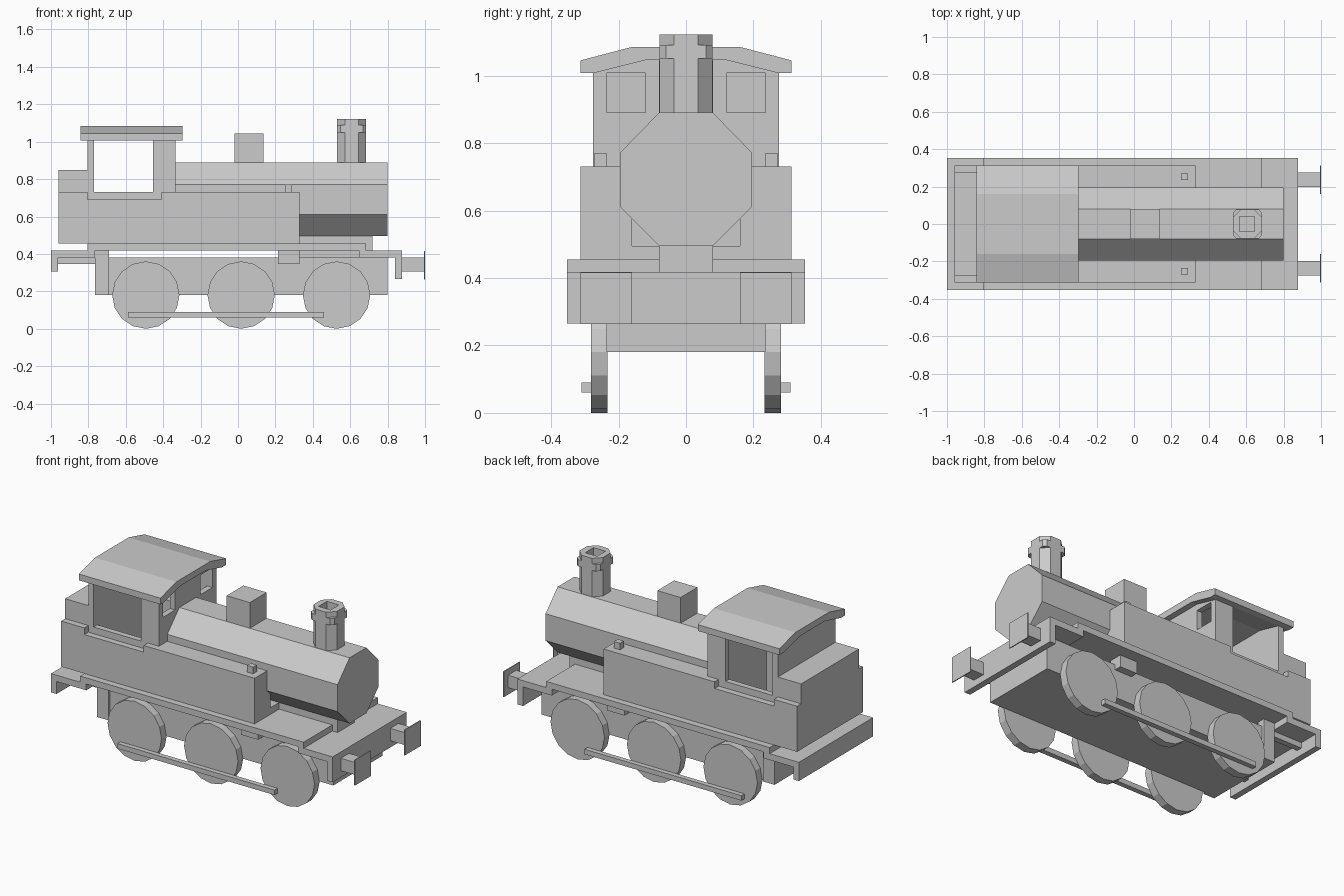
import bpy, bmesh, math

if "Cube" in bpy.data.objects:
    bpy.data.objects.remove(bpy.data.objects["Cube"])

grey = bpy.data.materials.new("plain grey")
grey.diffuse_color = (0.6, 0.6, 0.6, 1)
grey.use_nodes = True
grey.node_tree.nodes["Principled BSDF"].inputs["Base Color"].default_value = grey.diffuse_color


def prism(name, pts, axis, a, b):
    """Extrude a 2D profile along an axis: x takes (y,z), y takes (x,z), z takes (x,y)."""
    def at(p, t):
        return {"x": (t, p[0], p[1]), "y": (p[0], t, p[1]), "z": (p[0], p[1], t)}[axis]
    bm = bmesh.new()
    lo = [bm.verts.new(at(p, a)) for p in pts]
    hi = [bm.verts.new(at(p, b)) for p in pts]
    bm.faces.new(lo)
    bm.faces.new(hi)
    n = len(pts)
    for i in range(n):
        j = (i + 1) % n
        bm.faces.new((lo[i], lo[j], hi[j], hi[i]))
    bmesh.ops.recalc_face_normals(bm, faces=bm.faces)
    me = bpy.data.meshes.new(name)
    bm.to_mesh(me)
    bm.free()
    me.materials.append(grey)
    ob = bpy.data.objects.new(name, me)
    bpy.context.collection.objects.link(ob)
    return ob


def box(name, x, y, z):
    return prism(name, [(x[0], y[0]), (x[1], y[0]), (x[1], y[1]), (x[0], y[1])], "z", *z)


def cut(ob, cutter):
    cutter.hide_render = True
    cutter.hide_viewport = True
    cutter.display_type = "WIRE"
    m = ob.modifiers.new("cut", "BOOLEAN")
    m.operation = "DIFFERENCE"
    m.solver = "EXACT"
    m.object = cutter


def mirrored(half):
    """Complete a half profile (first coordinate >= 0) on the other side."""
    return half + [(-u, v) for u, v in reversed(half)]


def octagon(cx, cy, r, f):
    """Square of half width r whose flats have half width f."""
    return [(cx + u, cy + v) for u, v in
            ((r, -f), (r, f), (f, r), (-f, r), (-r, f), (-r, -f), (-f, -r), (f, -r))]


# Chassis: frame and stepped running board with end beams
box("frame", (-0.765, 0.80), (-0.235, 0.235), (0.18, 0.38))
prism("running_board", [
    (-1, 0.305), (-0.963, 0.305), (-0.963, 0.38), (-0.765, 0.38), (-0.765, 0.418),
    (0.647, 0.418), (0.647, 0.38), (0.84, 0.38), (0.84, 0.265), (0.878, 0.265),
    (0.878, 0.418), (0.685, 0.418), (0.685, 0.455), (-0.805, 0.455),
    (-0.805, 0.418), (-1, 0.418)], "y", -0.353, 0.353)

# Boiler, saddle and dome
prism("boiler", mirrored([(0.08, 0.495), (0.195, 0.61), (0.195, 0.772), (0.08, 0.89)]),
      "x", -0.36, 0.80)
box("boiler_saddle", (0.30, 0.72), (-0.08, 0.08), (0.38, 0.50))
box("tank_bridge", (-0.335, 0.33), (-0.16, 0.16), (0.45, 0.495))
box("steam_dome", (-0.02, 0.135), (-0.08, 0.08), (0.86, 1.045))

# Chimney with rim and square bore
bore = box("chimney_bore_cutter", (0.565, 0.645), (-0.04, 0.04), (0.93, 1.3))
for name, f, z in (("chimney", 0.036, (0.87, 1.05)), ("chimney_rim", 0.06, (1.05, 1.09)),
                   ("chimney_top", 0.036, (1.09, 1.122))):
    cut(prism(name, octagon(0.607, 0, 0.078, f), "z", *z), bore)

# Cab end walls, with two windows in the front one
end_wall = mirrored([(0.275, 0.455), (0.275, 1.008), (0.12, 1.048)])
front_wall = prism("cab_front_wall", end_wall, "x", -0.37, -0.335)
prism("cab_rear_wall", end_wall, "x", -0.805, -0.77)
for s in (-1, 1):
    cut(front_wall, box("cab_window_cutter", (-0.5, -0.2),
                        sorted((s * 0.12, s * 0.235)), (0.89, 1.008)))

# Roof and rear bunker
prism("cab_roof", mirrored([(0.12, 1.046), (0.275, 1.007), (0.313, 1.007),
                            (0.313, 1.045), (0.16, 1.085)]), "x", -0.842, -0.298)
box("bunker", (-0.96, -0.78), (-0.275, 0.275), (0.455, 0.85))

wheel = [(0.18 * math.cos(i * math.pi / 8), 0.18 + 0.18 * math.sin(i * math.pi / 8))
         for i in range(16)]

for s, side in ((-1, "right"), (1, "left")):
    # Outer body side with a shallow notch under the cab doorway
    prism(f"body_side_{side}", [
        (-0.96, 0.455), (0.33, 0.455), (0.33, 0.73), (-0.41, 0.73), (-0.41, 0.69),
        (-0.805, 0.69), (-0.805, 0.73), (-0.96, 0.73)], "y", s * 0.275, s * 0.313)
    # Cab side wall with open doorway
    prism(f"cab_side_{side}", [
        (-0.805, 0.455), (-0.335, 0.455), (-0.335, 1.008), (-0.455, 1.008), (-0.455, 0.73),
        (-0.77, 0.73), (-0.77, 1.008), (-0.805, 1.008)], "y", s * 0.24, s * 0.275)
    # Water tank and filler cap
    box(f"side_tank_{side}", (-0.335, 0.33), sorted((s * 0.16, s * 0.28)), (0.455, 0.73))
    box(f"filler_cap_{side}", (0.25, 0.29), sorted((s * 0.235, s * 0.271)), (0.72, 0.77))
    # Wheels and coupling rod
    for i, x in enumerate((-0.493, 0.017, 0.527)):
        prism(f"wheel_{side}_{i + 1}", [(x + u, v) for u, v in wheel],
              "y", s * 0.232, s * 0.281)
    box(f"coupling_rod_{side}", (-0.587, 0.46), sorted((s * 0.28, s * 0.31)), (0.06, 0.09))
    # Brackets between frame and running board
    box(f"rear_hanger_{side}", (-0.765, -0.69), sorted((s * 0.20, s * 0.25)), (0.18, 0.43))
    box(f"middle_bracket_{side}", (0.215, 0.33), sorted((s * 0.20, s * 0.28)), (0.347, 0.43))
    box(f"rear_bracket_{side}", (-0.965, -0.765), sorted((s * 0.20, s * 0.235)), (0.347, 0.385))
    # Buffer stem and thin square plate
    box(f"buffer_stem_{side}", (0.87, 0.996), sorted((s * 0.197, s * 0.275)), (0.305, 0.38))
    box(f"buffer_plate_{side}", (0.994, 1.0), sorted((s * 0.16, s * 0.313)), (0.263, 0.416))
